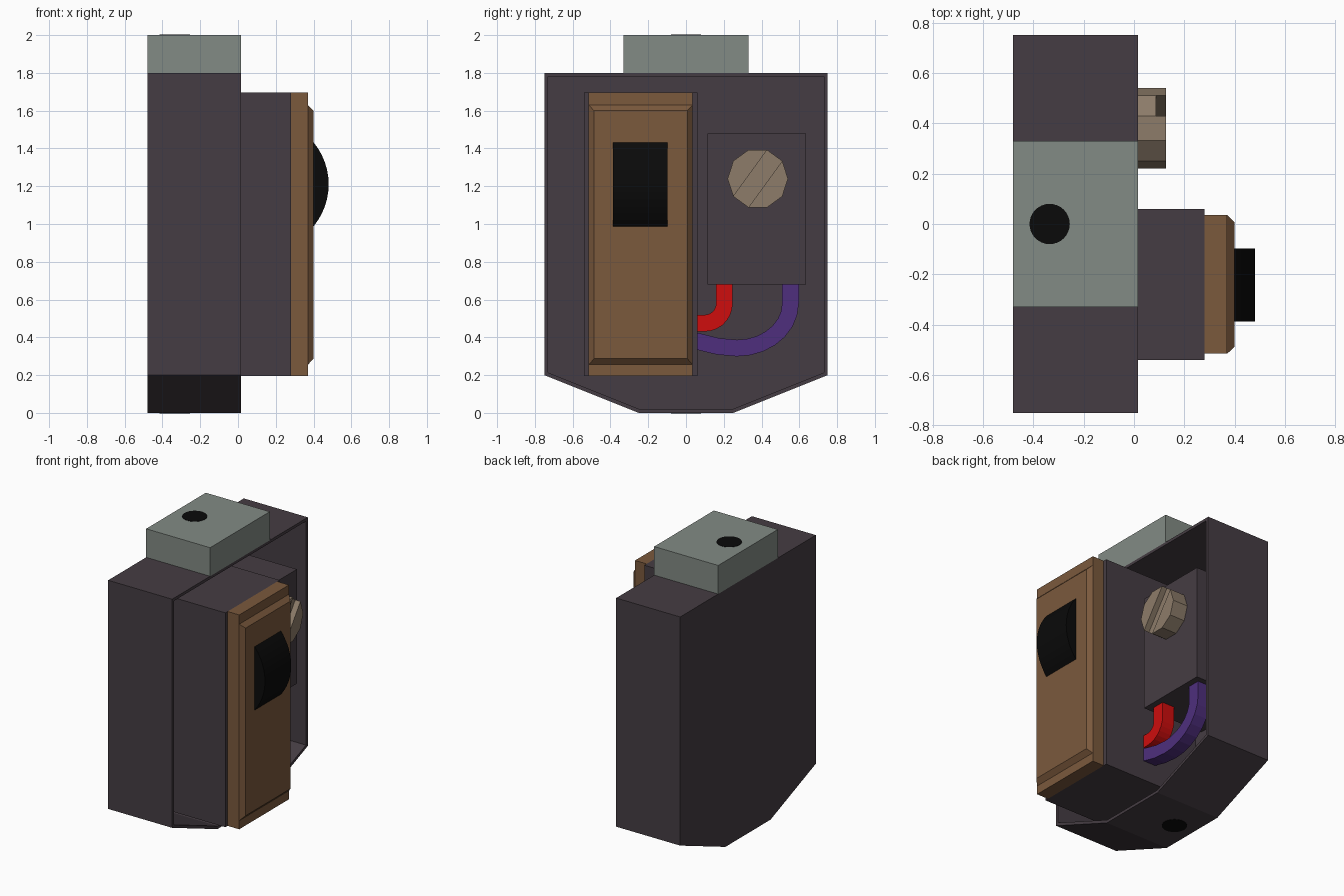
import bpy, bmesh, math
from mathutils import Vector

if "Cube" in bpy.data.objects:
    bpy.data.objects.remove(bpy.data.objects["Cube"])


def material(name, rgb):
    m = bpy.data.materials.new(name)
    m.diffuse_color = (*rgb, 1)
    m.use_nodes = True
    m.node_tree.nodes["Principled BSDF"].inputs["Base Color"].default_value = m.diffuse_color
    return m


PLUM = material("dark_plum_metal", (0.060, 0.046, 0.056))
GREY = material("grey_green", (0.225, 0.258, 0.233))
BROWN = material("brown", (0.196, 0.100, 0.046))
BLACK = material("black", (0.003, 0.003, 0.003))
BRASS = material("dull_brass", (0.266, 0.202, 0.143))
RED = material("red", (0.62, 0.004, 0.004))
PURPLE = material("purple", (0.077, 0.028, 0.205))


def finish(bm, name, mat):
    bmesh.ops.recalc_face_normals(bm, faces=bm.faces)
    me = bpy.data.meshes.new(name)
    bm.to_mesh(me)
    bm.free()
    me.materials.append(mat)
    ob = bpy.data.objects.new(name, me)
    bpy.context.collection.objects.link(ob)
    return ob


def add_prism(bm, back, x0, front, x1):
    """Join a (y, z) outline at x0 to a matching one at x1; returns the front face."""
    a = [bm.verts.new((x0, y, z)) for y, z in back]
    b = [bm.verts.new((x1, y, z)) for y, z in front]
    bm.faces.new(a)
    cap = bm.faces.new(b)
    for i in range(len(a)):
        j = (i + 1) % len(a)
        bm.faces.new((a[i], a[j], b[j], b[i]))
    return cap


def rect(y0, y1, z0, z1):
    return [(y0, z0), (y1, z0), (y1, z1), (y0, z1)]


def prism(name, mat, outline, x0, x1):
    bm = bmesh.new()
    add_prism(bm, outline, x0, outline, x1)
    return finish(bm, name, mat)


# Open-fronted housing with thin walls and a tapered foot
bm = bmesh.new()
outline = [(-0.75, 0.2), (-0.25, 0), (0.25, 0), (0.75, 0.2), (0.75, 1.8), (-0.75, 1.8)]
cap = add_prism(bm, outline, -0.48, outline, 0.015)
bmesh.ops.recalc_face_normals(bm, faces=bm.faces)
bmesh.ops.inset_individual(bm, faces=[cap], thickness=0.02, use_even_offset=True)
floor = bmesh.ops.extrude_discrete_faces(bm, faces=[cap])["faces"][0]
for v in floor.verts:
    v.co.x = -0.46
finish(bm, "housing", PLUM)

# Top connector block, switch box and terminal block
prism("top_block", GREY, rect(-0.33, 0.33, 1.8, 2.0), -0.48, 0.015)
prism("switch_box", PLUM, rect(-0.54, 0.06, 0.195, 1.695), -0.46, 0.28)
prism("terminal_block", PLUM, rect(0.115, 0.635, 0.68, 1.48), -0.46, 0.012)

# Conduit openings, as dark discs on the top and the bottom
for name, z in (("top_opening", 2.0), ("bottom_opening", 0.0)):
    bm = bmesh.new()
    bmesh.ops.create_cone(bm, cap_ends=True, segments=32, radius1=0.08,
                          radius2=0.08, depth=0.004)
    bmesh.ops.translate(bm, verts=bm.verts, vec=(-0.335, 0, z))
    finish(bm, name, BLACK)

# Cover plate with a raised, chamfered panel
bm = bmesh.new()
plate = rect(-0.515, 0.035, 0.195, 1.695)
add_prism(bm, plate, 0.28, plate, 0.37)
add_prism(bm, rect(-0.515, 0.035, 0.255, 1.63), 0.37, rect(-0.487, 0.007, 0.287, 1.6), 0.40)
finish(bm, "cover_plate", BROWN)

# Rocker switch: circular segment extruded along y
bm = bmesh.new()
half, rise, zc = 0.222, 0.08, 1.21
R = (half ** 2 + rise ** 2) / (2 * rise)
amax = math.asin(half / R)
sides = []
for y in (-0.387, -0.097):
    arc = [amax * (i / 6 - 1) for i in range(13)]
    sides.append([bm.verts.new((0.40 + rise - R + R * math.cos(a), y, zc + R * math.sin(a)))
                  for a in arc])
for s in sides:
    bm.faces.new(s)
for i in range(13):
    j = (i + 1) % 13
    bm.faces.new((sides[0][i], sides[0][j], sides[1][j], sides[1][i]))
finish(bm, "rocker_switch", BLACK)

# Ten-sided screw: full base with two half heads leaving a slot
bm = bmesh.new()
deca = [(0.38 + 0.16 * math.cos(math.tau * i / 10), 1.24 + 0.16 * math.sin(math.tau * i / 10))
        for i in range(10)]
add_prism(bm, deca, 0.0, deca, 0.087)
for h in (deca[2:7], deca[7:] + deca[:2]):
    add_prism(bm, h, 0.087, h, 0.127)
finish(bm, "slotted_screw", BRASS)


# Flat-sided wires from the terminal block into the switch box
def wire(name, mat, path, x0=-0.125, x1=-0.03, width=0.088):
    pts = [Vector(p) for p in path]
    bm = bmesh.new()
    rings = []
    for i, p in enumerate(pts):
        t = (pts[min(i + 1, len(pts) - 1)] - pts[max(i - 1, 0)]).normalized()
        n = Vector((-t.y, t.x)) * width / 2
        rings.append([bm.verts.new((x, *(p + n * s)))
                      for x, s in ((x0, -1), (x1, -1), (x1, 1), (x0, 1))])
    for a, b in zip(rings, rings[1:]):
        for k in range(4):
            m = (k + 1) % 4
            bm.faces.new((a[k], a[m], b[m], b[k]))
    bm.faces.new(rings[0])
    bm.faces.new(rings[-1])
    finish(bm, name, mat)


def bend(yc, zc, ry, rz, n=7):
    return [(yc + ry * math.cos(math.pi / 2 * i / n), zc - rz * math.sin(math.pi / 2 * i / n))
            for i in range(n + 1)]


wire("red_wire", RED, [(0.203, 0.70)] + bend(0.10, 0.58, 0.103, 0.105) + [(0.04, 0.475)])
wire("purple_wire", PURPLE,
     [(0.553, 0.70)] + bend(0.27, 0.58, 0.283, 0.237) + [(0.17, 0.352), (0.04, 0.384)])
